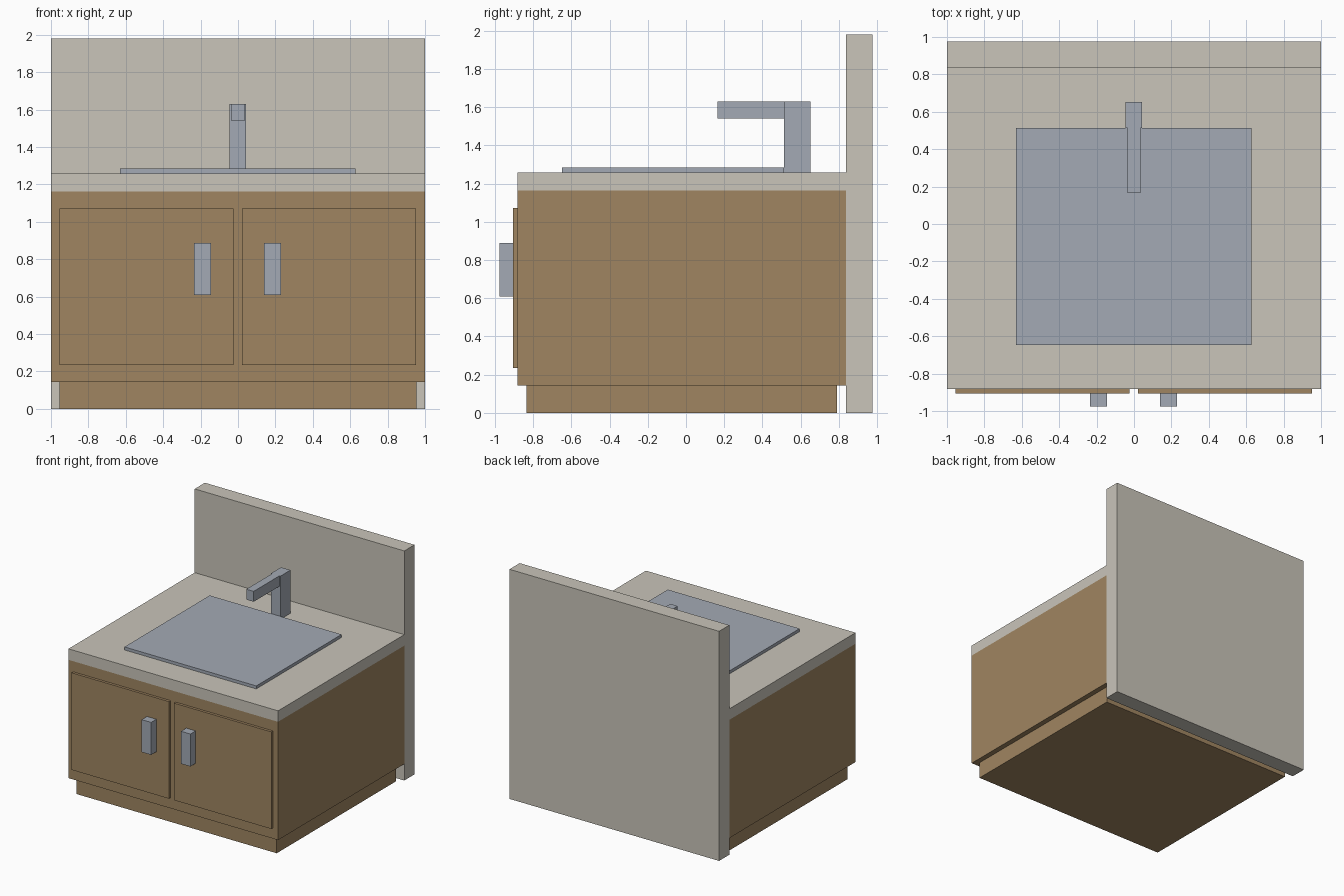
import bpy, bmesh

if "Cube" in bpy.data.objects:
    bpy.data.objects.remove(bpy.data.objects["Cube"])


def material(name, rgb):
    m = bpy.data.materials.new(name)
    m.diffuse_color = (*rgb, 1)
    m.use_nodes = True
    m.node_tree.nodes["Principled BSDF"].inputs["Base Color"].default_value = m.diffuse_color
    return m


stone = material("pale_stone", (0.585, 0.555, 0.49))
wood = material("brown_wood", (0.35, 0.235, 0.12))
metal = material("grey_metal", (0.366, 0.402, 0.462))


def box(name, x, y, z, *mats, cut_z=None):
    """Box from (min, max) ranges; faces above cut_z take the second material."""
    bm = bmesh.new()
    bmesh.ops.create_cube(bm, size=1)
    for v in bm.verts:
        v.co = [r[0] if c < 0 else r[1] for c, r in zip(v.co, (x, y, z))]
    if cut_z is not None:
        bmesh.ops.bisect_plane(bm, geom=bm.verts[:] + bm.edges[:] + bm.faces[:],
                               plane_co=(0, 0, cut_z), plane_no=(0, 0, 1))
        for f in bm.faces:
            f.material_index = int(f.calc_center_median().z > cut_z)
    mesh = bpy.data.meshes.new(name)
    bm.to_mesh(mesh)
    bm.free()
    for m in mats:
        mesh.materials.append(m)
    obj = bpy.data.objects.new(name, mesh)
    bpy.context.collection.objects.link(obj)
    return obj


# Cabinet body with stone worktop, plinth and tall back panel
box("cabinet_and_worktop", (-1, 1), (-0.882, 0.838), (0.143, 1.258),
    wood, stone, cut_z=1.163)
box("plinth", (-0.955, 0.955), (-0.836, 0.79), (0, 0.143), wood)
box("back_panel", (-1, 1), (0.838, 0.977), (0, 1.98), stone)

# Doors and their handles
for side, door_x, handle_x in (("left", (-0.955, -0.025), (-0.235, -0.145)),
                               ("right", (0.022, 0.952), (0.14, 0.23))):
    box(side + "_door", door_x, (-0.905, -0.882), (0.235, 1.072), wood)
    box(side + "_handle", handle_x, (-0.977, -0.905), (0.608, 0.888), metal)

# Flat basin cover and faucet
box("basin", (-0.63, 0.628), (-0.648, 0.514), (1.258, 1.284), metal)
box("faucet_post", (-0.046, 0.044), (0.514, 0.652), (1.258, 1.63), metal)
box("faucet_spout", (-0.036, 0.034), (0.165, 0.514), (1.54, 1.63), metal)
